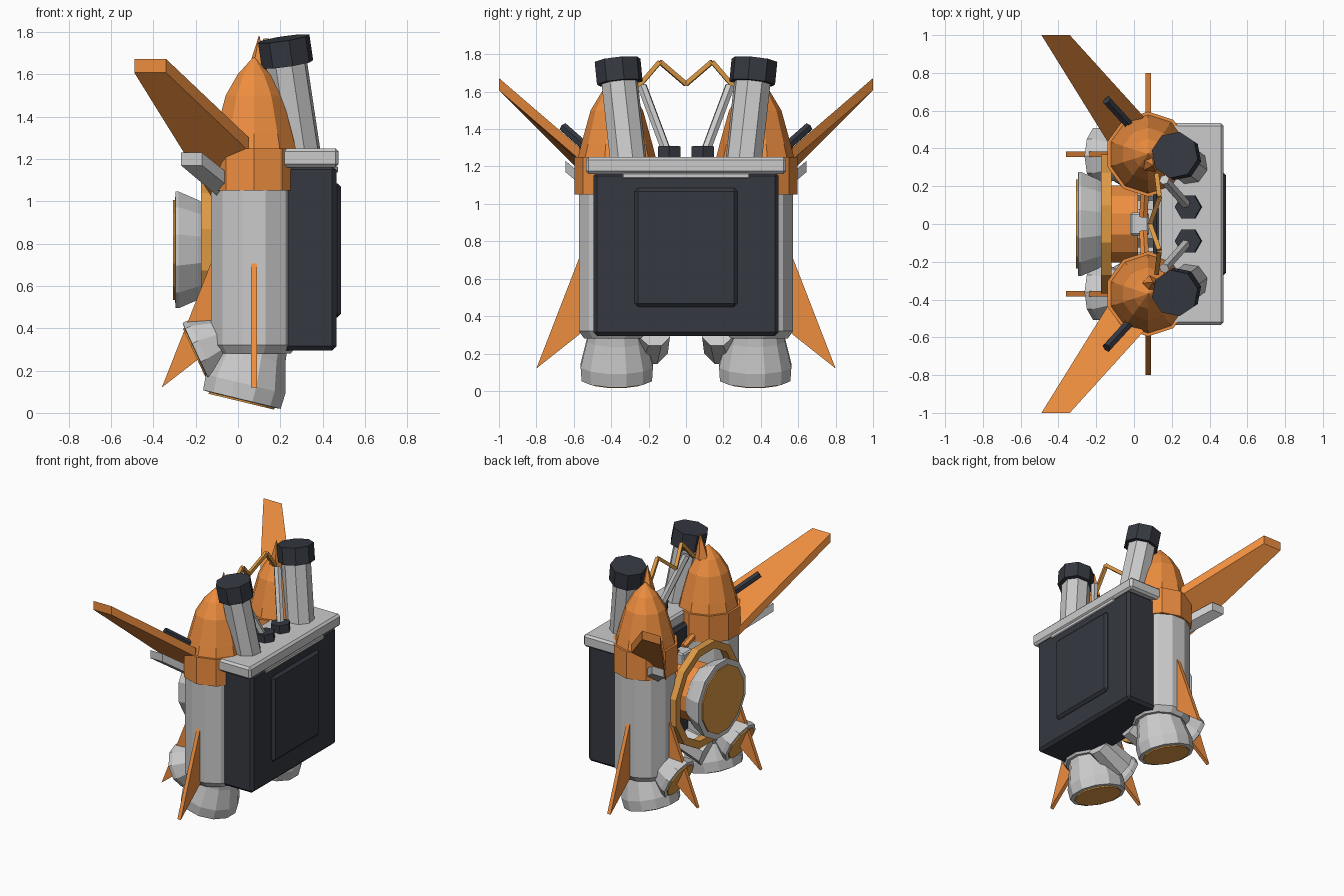
import bpy, bmesh, math
from mathutils import Vector

if "Cube" in bpy.data.objects:
    bpy.data.objects.remove(bpy.data.objects["Cube"])


def material(name, rgb):
    m = bpy.data.materials.new(name)
    m.diffuse_color = (*rgb, 1)
    m.use_nodes = True
    m.node_tree.nodes["Principled BSDF"].inputs["Base Color"].default_value = m.diffuse_color
    return m


ORANGE = material("orange", (0.85, 0.27, 0.05))
AMBER = material("amber", (0.72, 0.32, 0.06))
DARK = material("dark", (0.035, 0.04, 0.052))


def finish(name, bm, mat):
    bmesh.ops.recalc_face_normals(bm, faces=bm.faces[:])
    me = bpy.data.meshes.new(name)
    bm.to_mesh(me)
    bm.free()
    ob = bpy.data.objects.new(name, me)
    bpy.context.collection.objects.link(ob)
    if mat:
        me.materials.append(mat)
    return ob


def lathe(name, base, axis, profile, n, mat=None, closed=False):
    """Revolve (radius, distance) pairs around an axis through base."""
    bm = bmesh.new()
    rot = Vector(axis).to_track_quat('Z', 'Y')
    rings = []
    for r, h in profile:
        rings.append([bm.verts.new(Vector(base) + rot @ Vector((
            r * math.cos(2 * math.pi * (i + 0.5) / n),
            r * math.sin(2 * math.pi * (i + 0.5) / n), h))) for i in range(n)])
    pairs = list(zip(rings, rings[1:]))
    if closed:
        pairs.append((rings[-1], rings[0]))
    for a, b in pairs:
        for i in range(n):
            j = (i + 1) % n
            bm.faces.new((a[i], a[j], b[j], b[i]))
    if not closed:
        bm.faces.new(rings[0])
        bm.faces.new(rings[-1])
    return finish(name, bm, mat)


def rod(name, a, b, r, n, mat=None, r2=None):
    d = Vector(b) - Vector(a)
    return lathe(name, a, d, [(r, 0), (r if r2 is None else r2, d.length)], n, mat)


def box(name, lo, hi, bevel, mat=None):
    bm = bmesh.new()
    bmesh.ops.create_cube(bm, size=1)
    lo, hi = Vector(lo), Vector(hi)
    for v in bm.verts:
        v.co = (lo + hi) / 2 + v.co * (hi - lo)
    if bevel:
        bmesh.ops.bevel(bm, geom=bm.edges[:], offset=bevel, segments=1, affect='EDGES')
    return finish(name, bm, mat)


def slab(name, pts, offset, mat=None):
    """Flat outline extruded by +-offset/2."""
    bm = bmesh.new()
    o = Vector(offset) / 2
    a = [bm.verts.new(Vector(p) + o) for p in pts]
    b = [bm.verts.new(Vector(p) - o) for p in pts]
    bm.faces.new(a)
    bm.faces.new(b[::-1])
    for i in range(len(pts)):
        j = (i + 1) % len(pts)
        bm.faces.new((a[i], b[i], b[j], a[j]))
    return finish(name, bm, mat)


# Main pack, pad and top plate
box("pack_body", (0.10, -0.495, 0.295), (0.465, 0.495, 1.17), 0.02, DARK)
box("pack_pad", (0.44, -0.275, 0.45), (0.487, 0.275, 1.085), 0.018, DARK)
box("top_plate", (0.13, -0.535, 1.16), (0.475, 0.535, 1.25), 0.015)
box("plate_lip", (0.4, -0.34, 1.135), (0.472, 0.34, 1.165), 0.005)

# Turbine facing -x, with its ring and core
lathe("turbine_shroud", (-0.15, 0, 0.77), (-1, 0, 0),
      [(0.22, 0), (0.245, 0.04), (0.285, 0.13), (0.285, 0.145), (0.25, 0.147)], 12)
lathe("turbine_disc", (-0.28, 0, 0.77), (-1, 0, 0), [(0.245, 0), (0.245, 0.026)], 12, AMBER)
lathe("turbine_ring", (-0.12, 0, 0.77), (-1, 0, 0),
      [(0.325, 0), (0.38, 0), (0.38, 0.055), (0.325, 0.055)], 12, AMBER, closed=True)
rod("turbine_core", (-0.16, 0, 0.77), (0.02, 0, 0.77), 0.21, 12, ORANGE)
rod("core_shaft", (0.0, 0, 0.77), (0.12, 0, 0.77), 0.13, 10)
box("core_cap", (-0.02, -0.06, 0.85), (0.08, 0.06, 1.05), 0.01)

for s, side in ((1, "left"), (-1, "right")):
    def P(x, y, z):
        return (x, s * y, z)

    # Tank with band, nose cone and tip spike
    lathe("tank_" + side, P(0.075, 0.37, 0), (0, 0, 1),
          [(0.18, 0.28), (0.21, 0.32), (0.21, 1.06)], 12)
    lathe("tank_band_" + side, P(0.075, 0.37, 0), (0, 0, 1),
          [(0.225, 1.05), (0.225, 1.25)], 10, ORANGE)
    lathe("nose_cone_" + side, P(0.075, 0.37, 0), (0, 0, 1),
          [(0.208, 1.25), (0.19, 1.32), (0.14, 1.5), (0.08, 1.6), (0.004, 1.68)], 10, ORANGE)
    rod("nose_spike_" + side, P(0.09, 0.32, 1.60), P(0.10, 0.31, 1.78), 0.05, 5, ORANGE, 0.002)

    # Exhaust stack with dark cap
    rod("stack_" + side, P(0.297, 0.305, 1.2), P(0.225, 0.358, 1.68), 0.1, 8)
    rod("stack_cap_" + side, P(0.234, 0.354, 1.647), P(0.216, 0.366, 1.768), 0.125, 8, DARK)

    # Inner brace and knob
    rod("brace_" + side, P(0.28, 0.10, 1.27), P(0.16, 0.235, 1.63), 0.027, 6)
    rod("knob_" + side, P(0.29, 0.09, 1.245), P(0.285, 0.09, 1.305), 0.07, 6, DARK)

    # Zigzag arc between the tips
    path = [P(0.12, 0.26, 1.62), P(0.135, 0.14, 1.76), P(0.085, 0, 1.64)]
    for i in range(2):
        rod("arc_%d_%s" % (i, side), path[i], path[i + 1], 0.017, 4, AMBER)

    # Downward nozzle and glowing outlet
    down = (-0.235, 0, -0.972)
    lathe("nozzle_" + side, P(0.09, 0.37, 0.36), down,
          [(0.155, 0), (0.165, 0.09), (0.2, 0.23), (0.195, 0.305), (0.17, 0.307)], 12)
    lathe("nozzle_outlet_" + side, P(0.09, 0.37, 0.36), down,
          [(0.165, 0.29), (0.165, 0.316)], 12, AMBER)

    # Rear angled nozzle, its outlet and elbow
    back = (-0.9, 0, -0.42)
    lathe("rear_nozzle_" + side, P(0.03, 0.36, 0.39), back,
          [(0.09, 0), (0.10, 0.08), (0.155, 0.22), (0.155, 0.25), (0.13, 0.252)], 10)
    lathe("rear_outlet_" + side, P(0.03, 0.36, 0.39), back,
          [(0.13, 0.24), (0.13, 0.26)], 10, AMBER)
    rod("elbow_" + side, P(0.18, 0.17, 0.32), P(-0.04, 0.2, 0.24), 0.09, 8, None, 0.11)

    # Tank fins
    slab("side_fin_" + side, [P(0.075, 0.56, 0.74), P(0.075, 0.8, 0.12), P(0.075, 0.56, 0.31)],
         (0.028, 0, 0), ORANGE)
    slab("rear_fin_" + side, [P(-0.115, 0.37, 0.74), P(-0.36, 0.37, 0.12), P(-0.115, 0.37, 0.31)],
         (0, 0.028, 0), ORANGE)

    # Swept wing, small winglet and wing rod
    slab("wing_" + side, [P(-0.49, 1.0, 1.64), P(-0.34, 1.0, 1.64), P(0.05, 0.57, 1.27),
                          P(0.0, 0.44, 1.14), P(-0.13, 0.42, 1.06)], (0, 0, 0.065), ORANGE)
    slab("winglet_" + side, [P(-0.27, 0.645, 1.2), P(-0.17, 0.645, 1.2), P(-0.02, 0.5, 1.08),
                             P(-0.08, 0.45, 1.04)], (0, 0, 0.06))
    rod("wing_rod_" + side, P(-0.03, 0.53, 1.30), P(-0.145, 0.655, 1.41), 0.026, 6, DARK)

    # Thin links between the tanks and core
    for z in (0.88, 1.1):
        rod("core_link_%d_%s" % (z * 100, side), P(0.05, 0.04, z - 0.05), P(0.06, 0.22, z), 0.025, 6, ORANGE)
